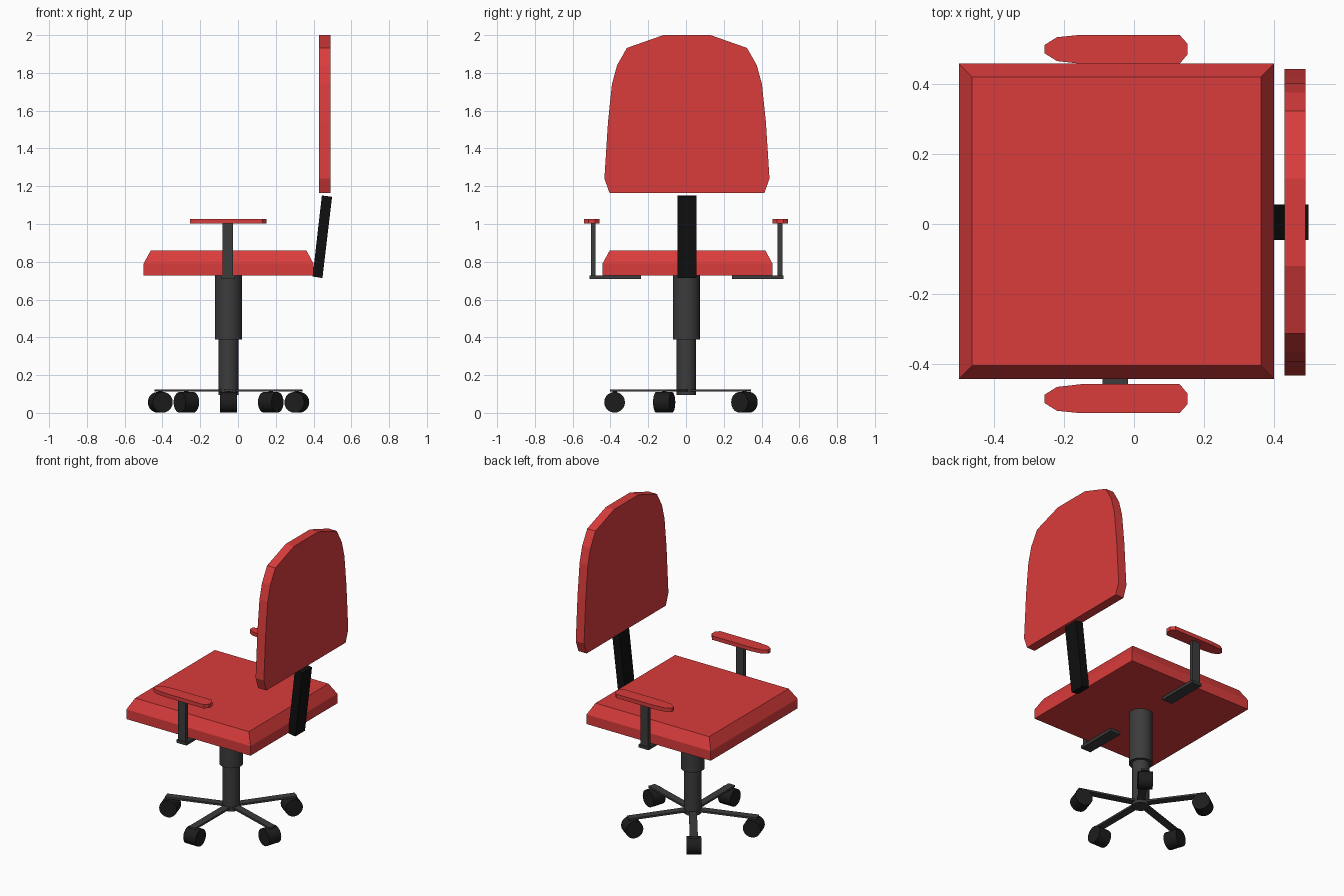
import bpy, bmesh, math
from mathutils import Vector, Matrix

if "Cube" in bpy.data.objects:
    bpy.data.objects.remove(bpy.data.objects["Cube"])


def material(name, rgb):
    m = bpy.data.materials.new(name)
    m.diffuse_color = (*rgb, 1)
    m.use_nodes = True
    m.node_tree.nodes["Principled BSDF"].inputs["Base Color"].default_value = m.diffuse_color
    return m


RED = material("red_fabric", (0.7, 0.045, 0.045))
DARK = material("dark_metal", (0.045, 0.045, 0.045))
BLACK = material("black_plastic", (0.012, 0.012, 0.012))


def finish(bm, name, mat):
    bmesh.ops.recalc_face_normals(bm, faces=bm.faces)
    me = bpy.data.meshes.new(name)
    bm.to_mesh(me)
    bm.free()
    me.materials.append(mat)
    ob = bpy.data.objects.new(name, me)
    bpy.context.collection.objects.link(ob)
    return ob


def prism(name, points, direction, mat):
    """Extrude a flat 3D outline along a direction."""
    bm = bmesh.new()
    face = bm.faces.new([bm.verts.new(p) for p in points])
    new = bmesh.ops.extrude_face_region(bm, geom=[face], use_keep_orig=True)["geom"]
    bmesh.ops.translate(bm, vec=direction,
                        verts=[v for v in new if isinstance(v, bmesh.types.BMVert)])
    return finish(bm, name, mat)


def box(name, lo, hi, mat):
    (x0, y0, z0), (x1, y1, z1) = lo, hi
    return prism(name, [(x0, y0, z0), (x1, y0, z0), (x1, y1, z0), (x0, y1, z0)],
                 (0, 0, z1 - z0), mat)


def cylinder(name, centre, axis, radius, depth, sides, mat):
    bm = bmesh.new()
    rot = Vector((0, 0, 1)).rotation_difference(Vector(axis)).to_matrix().to_4x4()
    bmesh.ops.create_cone(bm, cap_ends=True, segments=sides, radius1=radius,
                          radius2=radius, depth=depth,
                          matrix=Matrix.Translation(centre) @ rot)
    ob = finish(bm, name, mat)
    bpy.ops.object.select_all(action='DESELECT')
    ob.select_set(True)
    bpy.context.view_layer.objects.active = ob
    bpy.ops.object.shade_smooth_by_angle(angle=math.radians(35))
    return ob


# Seat cushion: block with a chamfered top
bm = bmesh.new()
rings = []
for inset, z in ((0, 0.727), (0, 0.79), (0.038, 0.86)):
    x0, x1, y0, y1 = -0.5 + inset, 0.4 - inset, -0.442 + inset, 0.458 - inset
    rings.append([bm.verts.new((x, y, z)) for x, y in
                  ((x0, y0), (x1, y0), (x1, y1), (x0, y1))])
for a, b in zip(rings, rings[1:]):
    for i in range(4):
        j = (i + 1) % 4
        bm.faces.new((a[i], a[j], b[j], b[i]))
bm.faces.new(rings[0])
bm.faces.new(rings[-1])
finish(bm, "seat", RED)

# Backrest: mirrored half outline
half = [(0.41, 1.165), (0.437, 1.24), (0.418, 1.54), (0.397, 1.74),
        (0.37, 1.84), (0.318, 1.932), (0.125, 2.0)]
outline = half + [(-y, z) for y, z in reversed(half)]
prism("backrest", [(0.43, y + 0.005, z) for y, z in outline], (0.06, 0, 0), RED)

# Leaning bar that carries the backrest
bar = [(0.395, 0.722), (0.447, 0.714), (0.498, 1.144), (0.444, 1.151)]
prism("backrest_bar", [(x, -0.045, z) for x, z in bar], (0, 0.1, 0),
      material("black_bar", (0.005, 0.005, 0.005)))

# Armrests: pad, upright and bracket on each side
pad = [(-0.255, 0.487), (-0.22, 0.465), (-0.15, 0.457), (0.13, 0.457), (0.152, 0.483),
       (0.152, 0.515), (0.13, 0.54), (-0.15, 0.54), (-0.22, 0.533), (-0.255, 0.511)]
for side, s in (("left", -1), ("right", 1)):
    prism(f"{side}_arm_pad", [(x, s * y, 1.002) for x, y in pad], (0, 0, 0.025), RED)
    c = 0.003
    box(f"{side}_arm_upright", (-0.083, c + s * 0.481, 0.715),
        (-0.027, c + s * 0.507, 1.004), DARK)
    box(f"{side}_arm_bracket", (-0.09, c + s * 0.24, 0.708),
        (-0.017, c + s * 0.513, 0.727), DARK)

# Gas column
CX, CY = -0.05, 0.002
cylinder("column_sleeve", (CX, CY, 0.5575), (0, 0, 1), 0.071, 0.339, 32, DARK)
cylinder("column_post", (CX, CY, 0.2475), (0, 0, 1), 0.052, 0.305, 32, DARK)

# Five-star base with a caster under each arm
for i in range(5):
    a = math.radians(-90 + 72 * i)
    d = Vector((math.cos(a), math.sin(a), 0))
    n = Vector((-d.y, d.x, 0))
    c = Vector((CX, CY, 0.112))
    prism(f"base_leg_{i + 1}",
          [c + d * r + n * w for r, w in ((0, -0.024), (0.405, -0.024), (0.405, 0.024), (0, 0.024))],
          (0, 0, 0.012), DARK)
    hub = Vector((CX, CY, 0.056)) + d * 0.38
    cylinder(f"caster_{i + 1}", hub, n, 0.055, 0.088, 20, BLACK)
    # Short pin joining caster and leg
    cylinder(f"caster_pin_{i + 1}", hub + Vector((0, 0, 0.045)), (0, 0, 1), 0.012, 0.03, 10, BLACK)
